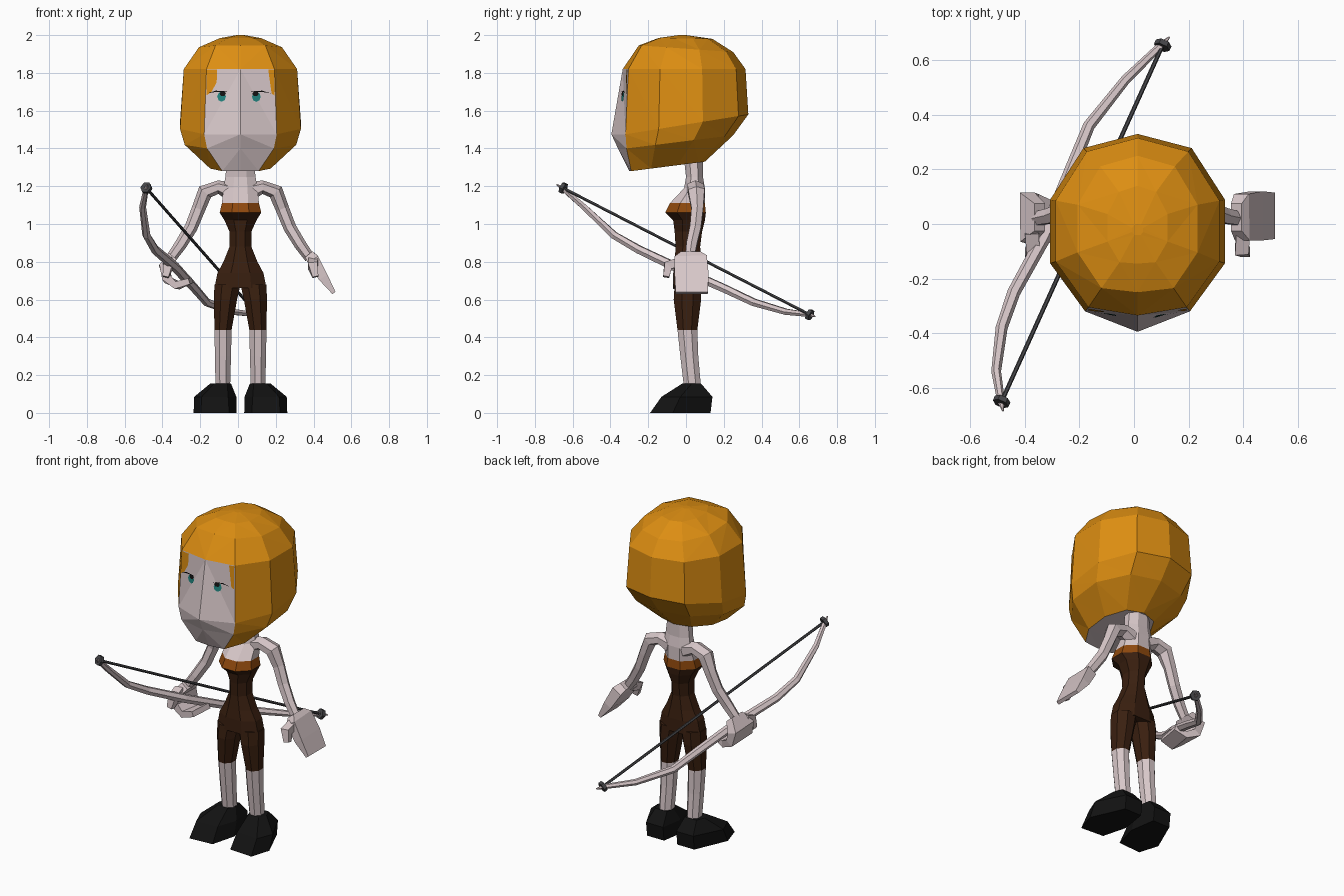
import bpy, bmesh, math
from mathutils import Vector
from mathutils.bvhtree import BVHTree

if "Cube" in bpy.data.objects:
    bpy.data.objects.remove(bpy.data.objects["Cube"])

CX = 0.013  # centre line of the figure


def material(name, r, g, b):
    m = bpy.data.materials.new(name)
    m.diffuse_color = (r, g, b, 1)
    m.use_nodes = True
    m.node_tree.nodes["Principled BSDF"].inputs["Base Color"].default_value = m.diffuse_color
    return m


SKIN = material("pale_skin", 0.68, 0.57, 0.58)
HAIR = material("orange_hair", 0.72, 0.27, 0.006)
DRESS = material("dark_brown", 0.042, 0.014, 0.005)
TRIM = material("rust_trim", 0.27, 0.065, 0.004)
SHOE = material("black", 0.006, 0.006, 0.006)
STRING = material("dark_grey", 0.06, 0.06, 0.065)
TEAL = material("teal", 0.015, 0.23, 0.21)


def finish(bm, name, mats):
    me = bpy.data.meshes.new(name)
    bm.to_mesh(me)
    ob = bpy.data.objects.new(name, me)
    for m in mats:
        me.materials.append(m)
    bpy.context.collection.objects.link(ob)
    return ob


def loft_bm(rings, bands=None):
    """Skin a list of equal-length point rings; bands gives a material slot per band."""
    bm = bmesh.new()
    vs = [[bm.verts.new(p) for p in r] for r in rings]
    n = len(rings[0])
    for k in range(len(vs) - 1):
        for i in range(n):
            j = (i + 1) % n
            f = bm.faces.new((vs[k][i], vs[k][j], vs[k + 1][j], vs[k + 1][i]))
            f.material_index = bands[k] if bands else 0
    for ring, b in ((vs[0], 0), (vs[-1], -1)):
        bm.faces.new(ring).material_index = bands[b] if bands else 0
    bmesh.ops.recalc_face_normals(bm, faces=bm.faces)
    return bm


def loft(name, rings, mats, bands=None):
    bm = loft_bm(rings, bands)
    return finish(bm, name, mats)


def tube(name, path, sizes, mat, n=6, ref=(0, 1, 0)):
    """Sweep an n-gon along a path; sizes are half extents (along ref, across)."""
    pts = [Vector(p) for p in path]
    rings = []
    k = 1 / math.cos(math.pi / n) if n == 4 else 1
    for i, p in enumerate(pts):
        t = (pts[min(i + 1, len(pts) - 1)] - pts[max(i - 1, 0)]).normalized()
        u = Vector(ref)
        u = (u - t * u.dot(t)).normalized()
        v = t.cross(u)
        a, b = sizes[i] if isinstance(sizes[i], tuple) else (sizes[i], sizes[i])
        rings.append([p + k * (u * a * math.cos(w) + v * b * math.sin(w))
                      for w in [2 * math.pi * (j + 0.5) / n for j in range(n)]])
    return loft(name, rings, [mat])


def oval(z, x0, x1, y0, y1, n=8):
    """Horizontal n-gon ring filling the given x and y range."""
    k = 1 / math.cos(math.pi / n)
    return [((x0 + x1) / 2 + k * (x1 - x0) / 2 * math.cos(w),
             (y0 + y1) / 2 + k * (y1 - y0) / 2 * math.sin(w), z)
            for w in [2 * math.pi * (j + 0.5) / n for j in range(n)]]


def side(p, s):
    return (CX + s * (p[0] - CX), p[1], p[2])


# Head: ten-column loft; front two columns below the fringe are the face
def head_ring(zf, zb, w, yf, yc, yb):
    half = [(0.6, 0), (1, 0.27), (1, 0.63), (0.62, 0.92)]
    pt = lambda s, f, t: (CX + s * f * w, yf + t * (yb - yf), zf + t * (zb - zf))
    return ([(CX, yc, zf)] + [pt(1, f, t) for f, t in half] + [(CX, yb, zb)]
            + [pt(-1, f, t) for f, t in reversed(half)])


head_rings = [head_ring(*r) for r in (
    (1.28, 1.33, 0.16, -0.29, -0.30, 0.10),
    (1.40, 1.47, 0.295, -0.315, -0.36, 0.25),
    (1.475, 1.58, 0.32, -0.32, -0.395, 0.33),
    (1.82, 1.82, 0.30, -0.305, -0.335, 0.315),
    (1.945, 1.91, 0.22, -0.235, -0.25, 0.25),
    (1.985, 1.98, 0.11, -0.14, -0.145, 0.14),
    (2.0, 2.0, 0.02, -0.04, -0.04, 0.0))]
head = loft_bm(head_rings)
for f in head.faces:
    c = f.calc_center_median()
    front = abs(c.x - CX) < 0.12 and c.y < -0.2 and c.z < 1.8
    f.material_index = 0 if front or c.z < 1.33 else 1
bmesh.ops.triangulate(head, faces=head.faces)
surface = BVHTree.FromBMesh(head)
finish(head, "head", [SKIN, HAIR])


# Painted face details: thin plates laid on the face
def plate(name, outline, mat, lift=0.005):
    bm = bmesh.new()
    vs = []
    for x, z in outline:
        hit = surface.ray_cast(Vector((x, -1, z)), Vector((0, 1, 0)))[0]
        vs.append(bm.verts.new((x, hit.y - lift, z)))
    f = bm.faces.new(vs)
    f.normal_update()
    if f.normal.y > 0:
        f.normal_flip()
    finish(bm, name, [mat])


plate("fringe_left", [(-0.166, 1.818), (-0.11, 1.818), (-0.113, 1.75),
                      (-0.14, 1.70), (-0.168, 1.68)], HAIR)
plate("fringe_right", [(0.16, 1.818), (0.192, 1.818), (0.194, 1.68), (0.178, 1.69)], HAIR)
for s, x, tag in ((-1, -0.087, "left"), (1, 0.097, "right")):
    plate("iris_" + tag, [(x + 0.023 * math.cos(a), 1.674 + 0.027 * math.sin(a))
                          for a in [i * math.pi / 4 for i in range(8)]], TEAL)
    px = x + (0.006 if s < 0 else -0.004)
    plate("pupil_" + tag, [(px + 0.017 * math.cos(a), 1.69 + 0.015 * math.sin(a))
                           for a in [i * math.pi / 3 for i in range(6)]], SHOE, 0.008)
    plate("lash_" + tag, [(x - s * 0.03, 1.70), (x + s * 0.03, 1.706), (x + s * 0.075, 1.692),
                          (x + s * 0.03, 1.699)], SHOE, 0.008)

# Torso: neck, chest, trim and dress in one loft (z, half width, front y, back y)
torso = ((1.34, 0.07, -0.01, 0.09), (1.25, 0.08, 0.0, 0.09), (1.19, 0.09, -0.01, 0.10),
         (1.11, 0.098, -0.085, 0.10), (1.06, 0.11, -0.11, 0.105), (1.02, 0.085, -0.068, 0.10),
         (0.96, 0.058, -0.06, 0.085), (0.88, 0.058, -0.055, 0.075), (0.80, 0.09, -0.06, 0.08),
         (0.74, 0.122, -0.065, 0.085), (0.66, 0.138, -0.065, 0.085))
loft("torso", [oval(z, CX - w, CX + w, a, b) for z, w, a, b in torso],
     [SKIN, TRIM, DRESS], [0, 0, 0, 1] + [2] * 6)

for s, tag in ((-1, "left"), (1, "right")):
    # Legs: dress leg above z 0.44, bare below
    legs = ((0.68, 0.0, 0.138, -0.06, 0.08), (0.60, 0.018, 0.14, -0.065, 0.08),
            (0.44, 0.047, 0.138, -0.045, 0.06), (0.30, 0.05, 0.135, -0.03, 0.065),
            (0.13, 0.055, 0.132, -0.01, 0.08))
    rings = [[side(p, s) for p in oval(z, CX + a, CX + b, c, d)] for z, a, b, c, d in legs]
    loft("leg_" + tag, rings, [DRESS, SKIN], [0, 0, 1, 1])

    # Shoes: toed-out wedges
    outlines = ((0, [(0.045, 0.13), (0.16, 0.13), (0.248, -0.07), (0.21, -0.19),
                     (0.06, -0.18), (0.02, -0.03)]),
                (0.085, [(0.045, 0.14), (0.16, 0.14), (0.245, -0.03), (0.205, -0.13),
                         (0.065, -0.12), (0.022, 0.0)]),
                (0.155, [(0.06, 0.08), (0.14, 0.08), (0.16, 0.03), (0.14, -0.02),
                         (0.07, -0.02), (0.05, 0.03)]))
    loft("shoe_" + tag, [[side((CX + x, y, z), s) for x, y in o] for z, o in outlines], [SHOE])

    # Arms
    arm = [(0.06, 0.05, 1.17), (0.13, 0.05, 1.195), (0.20, 0.055, 1.17), (0.235, 0.06, 1.08),
           (0.275, 0.05, 0.98), (0.33, 0.03, 0.89), (0.38, 0.02, 0.82)]
    tube("arm_" + tag, [side(p, s) for p in arm],
         [0.05, (0.05, 0.036), (0.05, 0.042), 0.036, 0.034, 0.032, 0.028], SKIN)
    thumb = [(0.40, -0.03, 0.80), (0.395, -0.095, 0.78), (0.41, -0.105, 0.72)]
    tube("thumb_" + tag, [side(p, s) for p in thumb], [0.025, 0.025, 0.016], SKIN,
         n=4, ref=(1, 0, 0))

# Hands: open on the right, curled around the bow on the left
tube("hand_right", [(0.375, 0.025, 0.84), (0.395, 0.025, 0.815), (0.45, 0.03, 0.72),
                    (0.508, 0.03, 0.635)],
     [(0.05, 0.025), (0.085, 0.032), (0.09, 0.026), (0.085, 0.01)], SKIN, n=4)
tube("hand_left", [(-0.345, 0.025, 0.83), (-0.39, 0.025, 0.775), (-0.375, 0.02, 0.71),
                   (-0.32, 0.01, 0.675), (-0.25, 0.0, 0.70)],
     [(0.05, 0.025), (0.09, 0.028), (0.09, 0.024), (0.08, 0.02), (0.07, 0.016)], SKIN, n=4)

# Bow limbs, string and end discs
bow = [(-0.48, -0.685, 1.21), (-0.487, -0.65, 1.185), (-0.505, -0.54, 1.09),
       (-0.485, -0.38, 0.94), (-0.44, -0.25, 0.865), (-0.33, -0.05, 0.77),
       (-0.23, 0.20, 0.66), (-0.165, 0.36, 0.585), (-0.03, 0.53, 0.535),
       (0.10, 0.655, 0.52), (0.13, 0.685, 0.51)]
tube("bow", bow, [0.003, 0.014, 0.018, 0.022, 0.024, 0.026, 0.024, 0.022, 0.018, 0.014, 0.003],
     SKIN, ref=(0, 0, 1))
top, low = Vector((-0.485, -0.65, 1.19)), Vector((0.105, 0.655, 0.52))
tube("bowstring", [top, low], [0.008, 0.008], STRING, ref=(0, 0, 1))
d = (low - top).normalized() * 0.01
for p, tag in ((top, "upper"), (low, "lower")):
    tube("bow_disc_" + tag, [p - d, p + d], [0.031, 0.031], STRING, ref=(0, 0, 1))
